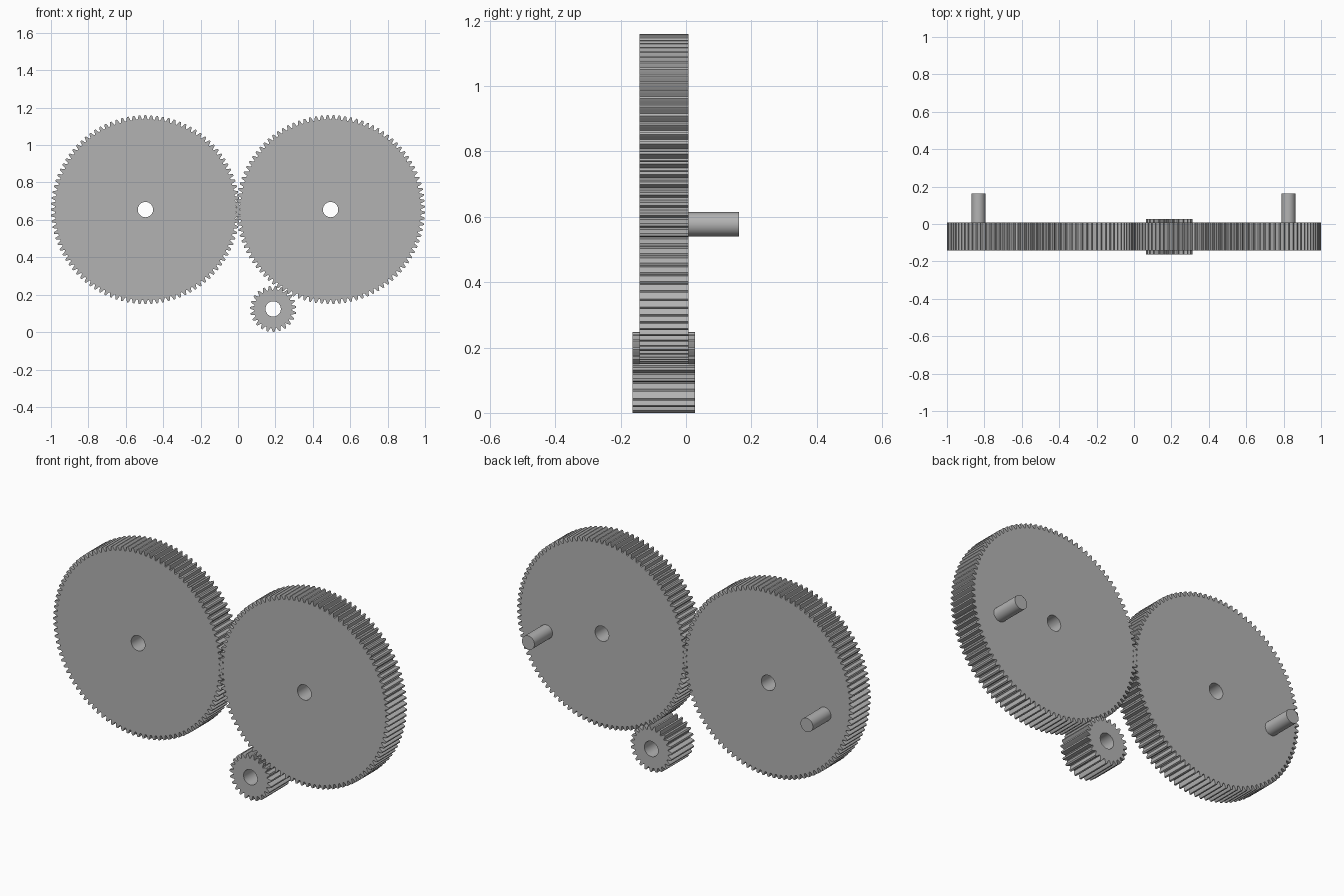
import bpy, bmesh, math
from mathutils import Matrix, Vector

cube = bpy.data.objects.get("Cube")
if cube:
    bpy.data.objects.remove(cube, do_unlink=True)

grey = bpy.data.materials.new("plain grey")
grey.use_nodes = True
grey.diffuse_color = (0.45, 0.45, 0.45, 1)
grey.node_tree.nodes["Principled BSDF"].inputs["Base Color"].default_value = grey.diffuse_color

MODULE = 0.0099
HOLE = 0.041


def finish(name, bm):
    mesh = bpy.data.meshes.new(name)
    bmesh.ops.recalc_face_normals(bm, faces=bm.faces)
    bm.to_mesh(mesh)
    bm.free()
    mesh.materials.append(grey)
    obj = bpy.data.objects.new(name, mesh)
    bpy.context.collection.objects.link(obj)
    bpy.ops.object.select_all(action="DESELECT")
    obj.select_set(True)
    bpy.context.view_layer.objects.active = obj
    bpy.ops.object.shade_smooth_by_angle(angle=math.radians(25))
    return obj


def tooth_outline(teeth, phase):
    """Closed outline: root, pitch and tip points on both flanks of each tooth."""
    pitch = MODULE * teeth / 2
    flank = [(-1.25, 1.18), (-0.5, 0.93), (0, 0.785), (0.5, 0.62), (1, 0.40)]
    sides = [(r, -w) for r, w in flank] + [(r, w) for r, w in reversed(flank)]
    points = []
    for i in range(teeth):
        middle = phase + math.tau * i / teeth
        for rise, width in sides:
            radius = pitch + rise * MODULE
            angle = middle + width * MODULE / radius
            points.append((radius * math.cos(angle), radius * math.sin(angle)))
    return points


def gear(name, x, z, teeth, front, back, phase):
    bm = bmesh.new()
    hole = [(HOLE * math.cos(a), HOLE * math.sin(a))
            for a in (math.tau * i / 40 for i in range(40))]
    edges = []
    for loop in (tooth_outline(teeth, phase), hole):
        verts = [bm.verts.new((x + px, front, z + pz)) for px, pz in loop]
        edges += [bm.edges.new((verts[i - 1], verts[i])) for i in range(len(verts))]
    bmesh.ops.triangle_fill(bm, edges=edges, use_beauty=True, use_dissolve=False)
    side = bmesh.ops.extrude_face_region(bm, geom=bm.faces[:], use_keep_orig=True)
    moved = [g for g in side["geom"] if isinstance(g, bmesh.types.BMVert)]
    bmesh.ops.translate(bm, verts=moved, vec=Vector((0, back - front, 0)))
    return finish(name, bm)


def pin(name, x, z, start, end):
    bm = bmesh.new()
    place = Matrix.Translation((x, (start + end) / 2, z)) @ Matrix.Rotation(math.pi / 2, 4, "X")
    bmesh.ops.create_cone(bm, cap_ends=True, segments=40, radius1=0.037,
                          radius2=0.037, depth=end - start, matrix=place)
    return finish(name, bm)


# Two large meshing gears, each with a crank pin on its back
gear("right_large_gear", -0.495, 0.655, 100, -0.143, 0.008, 0)
gear("left_large_gear", 0.495, 0.655, 100, -0.143, 0.008, math.pi / 100)
pin("right_crank_pin", -0.832, 0.577, 0.0, 0.162)
pin("left_crank_pin", 0.826, 0.577, 0.0, 0.162)

# Small drive gear, a gap turned towards the tooth it meets
toward = math.atan2(0.531, 0.307)
gear("small_drive_gear", 0.188, 0.124, 23, -0.163, 0.027, toward + math.pi / 23)
